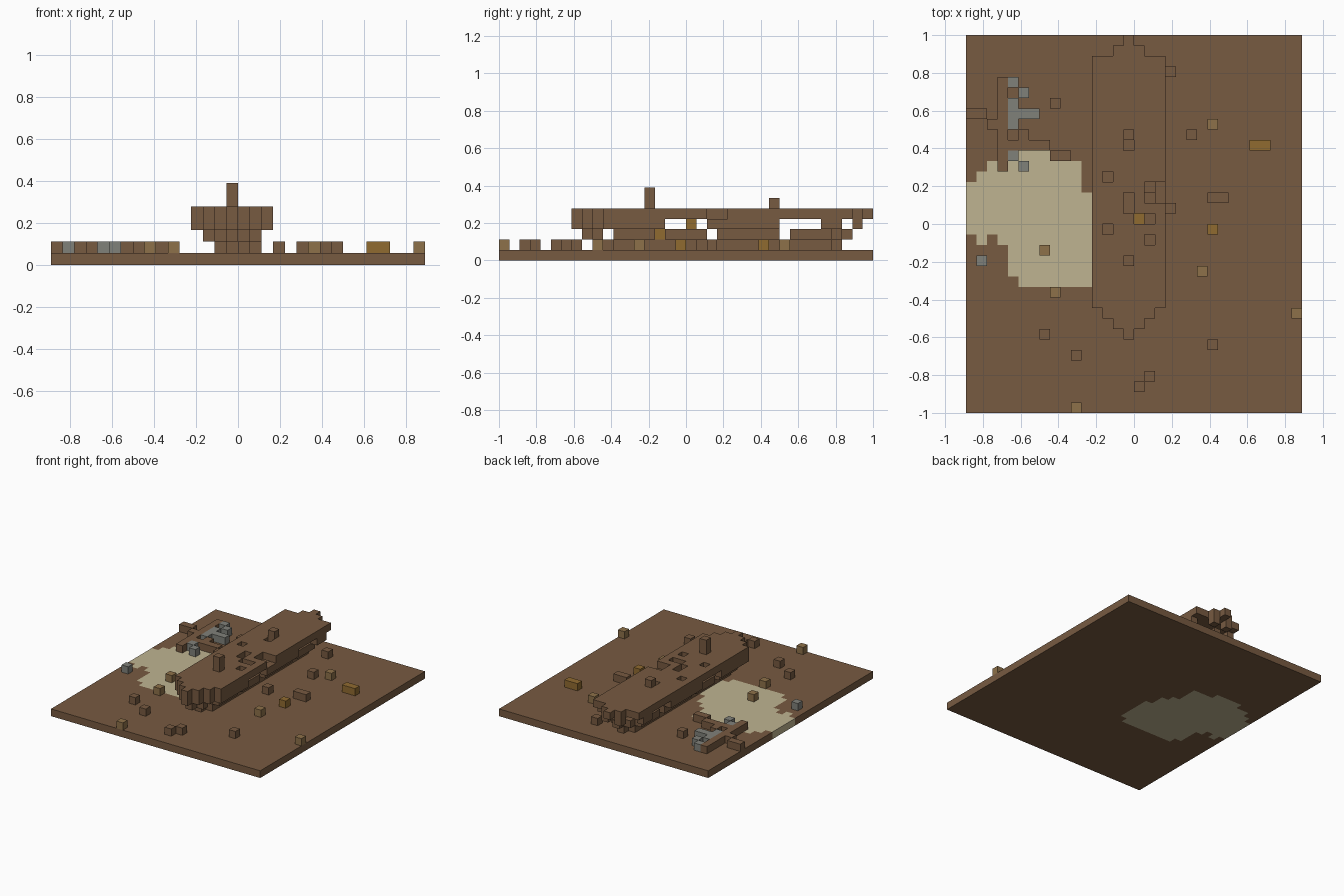
import bpy
import bmesh

cube = bpy.data.objects.get("Cube")
if cube:
    bpy.data.objects.remove(cube, do_unlink=True)

UNIT = 2 / 36          # edge of one block
COLS, ROWS = 32, 36    # blocks along x and y


def material(name, rgb):
    mat = bpy.data.materials.new(name)
    mat.use_nodes = True
    mat.diffuse_color = (*rgb, 1)
    mat.node_tree.nodes["Principled BSDF"].inputs["Base Color"].default_value = (*rgb, 1)
    return mat


brown = material("brown wood", (0.185, 0.103, 0.053))
sand = material("pale sand", (0.52, 0.455, 0.283))
gold = material("gold", (0.28, 0.147, 0.03))
tan = material("tan", (0.27, 0.165, 0.067))
grey = material("grey stone", (0.216, 0.22, 0.195))

parts = {}


def add_part(name, mat, cells):
    parts[name] = (mat, set(cells))


def box(columns, rows, layers):
    return {(i, j, k) for i in columns for j in rows for k in layers}


def on_ground(*spots):
    return {(i, j, 1) for i, j in spots}


# Ground slab with a sand patch running through it
sand_spans = [(17, 22), (16, 23), (17, 24), (16, 24), (13, 25), (12, 25), (12, 25),
              (12, 25), (12, 24), (12, 24), (12, 24), (12, 21), (12, 20), (13, 18)]
patch = {(i, j, 0) for i, (low, high) in enumerate(sand_spans) for j in range(low, high)}
add_part("sand_patch", sand, patch)
add_part("ground_slab", brown, box(range(COLS), range(ROWS), [0]) - patch)

# Hull: stepped outlines tapering to both ends about a centre column
MID = 15


def outline(half, first, last, layer):
    cells = set()
    for j in range(first, last + 1):
        reach = min(half, j - first, last - j + (1 if last - j >= 2 else 0))
        cells |= box(range(MID - reach, MID + reach + 1), [j], [layer])
    return cells


def shell(cells):
    sides = ((1, 0), (-1, 0), (0, 1), (0, -1))
    return {(i, j, k) for i, j, k in cells
            if any((i + a, j + b, k) not in cells for a, b in sides)}


add_part("keel", brown, box(range(MID - 1, MID + 2), range(11, 32), [1])
         | {(MID, 10, 1), (MID, 32, 1)})

lower = shell(outline(2, 8, 33, 2))
lower -= {c for c in lower if c[1] in (10, 15, 20, 27)}
add_part("lower_planks", brown, lower)

upper = shell(outline(3, 7, 35, 3))
upper -= {c for c in upper if c[1] in (16, 17, 18, 19, 27, 28, 29, 30, 33, 35)}
add_part("upper_planks", brown, upper)

deck_holes = [(13, 22), (13, 17), (15, 25), (15, 19), (15, 20), (17, 20), (17, 21),
              (18, 20), (18, 21), (16, 18), (17, 18), (17, 16)]
add_part("deck", brown, outline(3, 7, 35, 4) - {(i, j, 4) for i, j in deck_holes})
add_part("front_mast", brown, box([MID], [14], [5, 6]))
add_part("rear_mast", brown, box([MID], [26], [5]))
add_part("hold_treasure", gold, {(MID + 1, 15, 2), (MID + 1, 18, 3), (MID + 1, 18, 2)})

# Broken timbers behind the sand
add_part("broken_timbers", brown,
         box([3], range(23, 32), [1]) | box(range(4, 8), [25], [1])
         | on_ground((0, 28), (1, 28), (2, 27), (5, 26), (8, 24), (9, 24)))

# Loose blocks on the ground
add_part("loose_planks", brown, on_ground(
    (8, 29), (19, 32), (21, 26), (23, 20), (24, 20), (19, 19),
    (23, 6), (17, 3), (16, 2), (7, 7), (10, 5)))
add_part("tan_crates", tan, on_ground(
    (23, 27), (22, 13), (31, 9), (10, 0), (8, 11), (7, 15)))
add_part("gold_chests", gold, on_ground((27, 25), (28, 25), (23, 17)))
add_part("grey_stones", grey, box([4], range(27, 30), [1]) | on_ground(
    (1, 14), (4, 31), (5, 30), (5, 28), (6, 28), (4, 24), (5, 23)))

# Turn each set of blocks into a mesh, keeping only exposed faces
filled = set().union(*(cells for _, cells in parts.values()))


def build(name, mat, cells):
    bm = bmesh.new()
    verts = {}

    def corner(p):
        if p not in verts:
            verts[p] = bm.verts.new(((p[0] - COLS / 2) * UNIT,
                                     (p[1] - ROWS / 2) * UNIT, p[2] * UNIT))
        return verts[p]

    for cell in sorted(cells):
        for axis in range(3):
            u, v = (axis + 1) % 3, (axis + 2) % 3
            for side in (0, 1):
                near = list(cell)
                near[axis] += 2 * side - 1
                if tuple(near) in filled:
                    continue
                loop = []
                for du, dv in ((0, 0), (1, 0), (1, 1), (0, 1)):
                    p = list(cell)
                    p[axis] += side
                    p[u] += du
                    p[v] += dv
                    loop.append(corner(tuple(p)))
                bm.faces.new(loop if side else loop[::-1])
    mesh = bpy.data.meshes.new(name)
    bm.to_mesh(mesh)
    bm.free()
    mesh.materials.append(mat)
    bpy.context.collection.objects.link(bpy.data.objects.new(name, mesh))


for name, (mat, cells) in parts.items():
    build(name, mat, cells)
